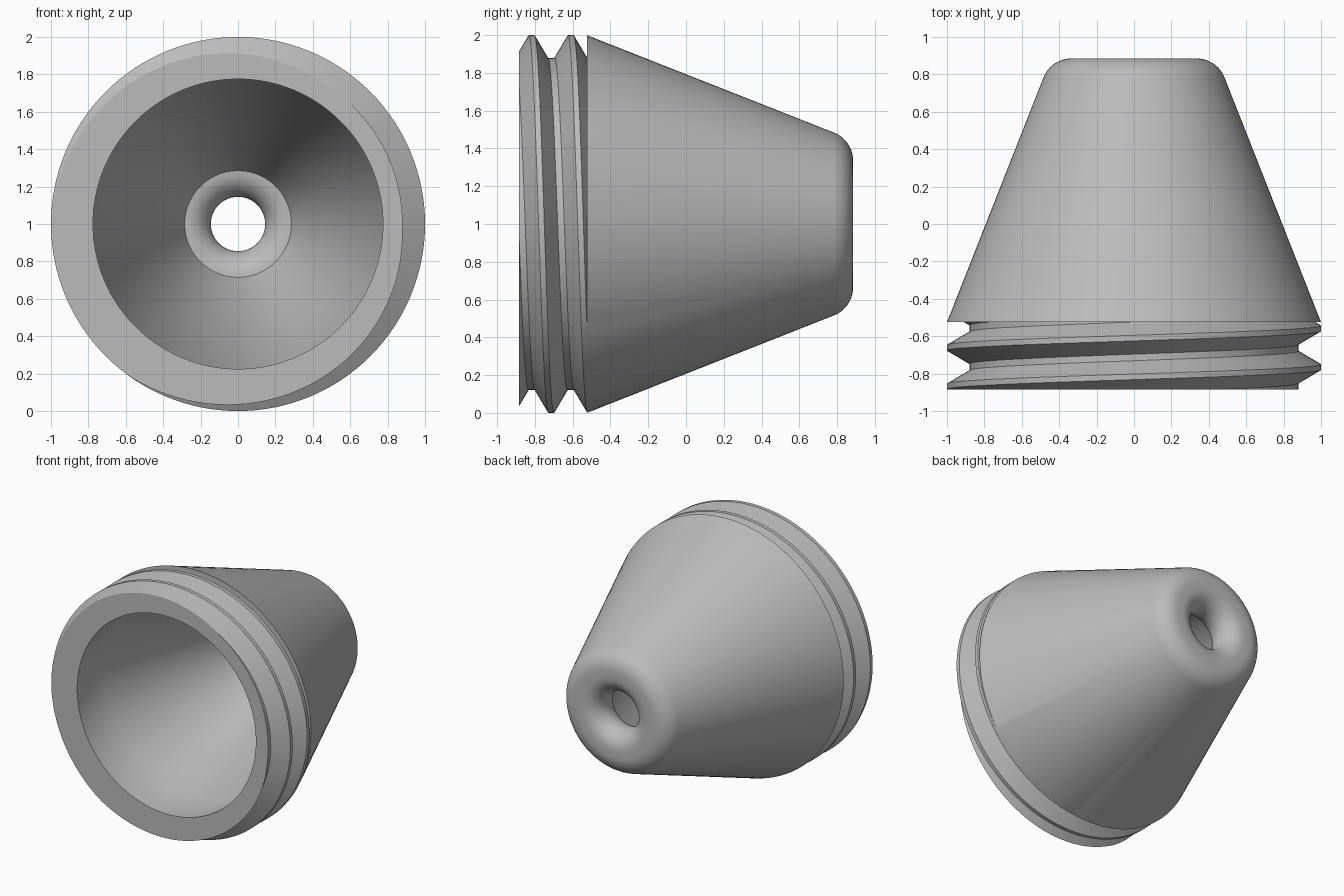
import bpy
import bmesh
from math import sin, cos, pi, radians

cube = bpy.data.objects.get("Cube")
if cube:
    bpy.data.objects.remove(cube, do_unlink=True)

SEGMENTS = 128
AXIS_Z = 1.0
FRONT, SHOULDER, BACK = -0.885, -0.525, 0.885
CREST_R, ROOT_R, BORE_R = 1.0, 0.88, 0.775
PITCH, CREST, ROOT = 0.207, 0.03, 0.035
FLANK = (PITCH - CREST - ROOT) / 2


def material(name, value):
    mat = bpy.data.materials.new(name)
    mat.use_nodes = True
    colour = (value, value, value, 1)
    mat.diffuse_color = colour
    mat.node_tree.nodes["Principled BSDF"].inputs["Base Color"].default_value = colour
    return mat


def arc(radius, y, size, start, end, steps):
    """Profile points (radius, y) along an arc; angle zero points outward."""
    angles = [radians(start + (end - start) * i / steps) for i in range(steps + 1)]
    return [(radius + size * cos(a), y + size * sin(a)) for a in angles]


def thread_radius(offset):
    """Radius at a distance along the axis from a crest centre."""
    d = abs((offset + PITCH / 2) % PITCH - PITCH / 2)
    t = min(max((d - CREST / 2) / FLANK, 0), 1)
    return CREST_R + (ROOT_R - CREST_R) * t


def thread_profile(turn):
    """Helical thread section at a fraction of a turn, trimmed at both ends."""
    crest = -0.61 + PITCH * turn
    half = CREST / 2
    points = []
    for k in range(-4, 4):
        for offset in (-half - FLANK, -half, half, half + FLANK):
            y = min(max(crest + k * PITCH + offset, FRONT), SHOULDER)
            points.append((thread_radius(y - crest), y))
    return points


# Outer cone with rounded nose, rolled throat, inner cone and straight bore
body_profile = (
    [(CREST_R, SHOULDER)]
    + arc(0.335, 0.725, 0.16, 21, 90, 10)
    + arc(0.285, 0.745, 0.14, 90, 270, 20)
    + [(BORE_R, SHOULDER), (BORE_R, FRONT)]
)

bm = bmesh.new()
columns = []
for i in range(SEGMENTS + 1):
    turn = i / SEGMENTS
    angle = 2 * pi * turn
    profile = thread_profile(turn) + body_profile
    columns.append([bm.verts.new((r * sin(angle), y, AXIS_Z + r * cos(angle)))
                    for r, y in profile])

# Skin neighbouring sections, closing each one from the bore to the thread
count = len(columns[0])
for a, b in zip(columns, columns[1:]):
    for j in range(count):
        n = (j + 1) % count
        bm.faces.new((a[j], a[n], b[n], b[j]))

bmesh.ops.remove_doubles(bm, verts=bm.verts, dist=0.0004)
bmesh.ops.dissolve_degenerate(bm, edges=bm.edges, dist=0.0004)
bmesh.ops.recalc_face_normals(bm, faces=bm.faces)

mesh = bpy.data.meshes.new("threaded_nozzle")
bm.to_mesh(mesh)
bm.free()
mesh.materials.append(material("plain grey", 0.5))
nozzle = bpy.data.objects.new("threaded_nozzle", mesh)
bpy.context.collection.objects.link(nozzle)

bpy.ops.object.select_all(action="DESELECT")
nozzle.select_set(True)
bpy.context.view_layer.objects.active = nozzle
bpy.ops.object.shade_smooth_by_angle(angle=radians(25))
